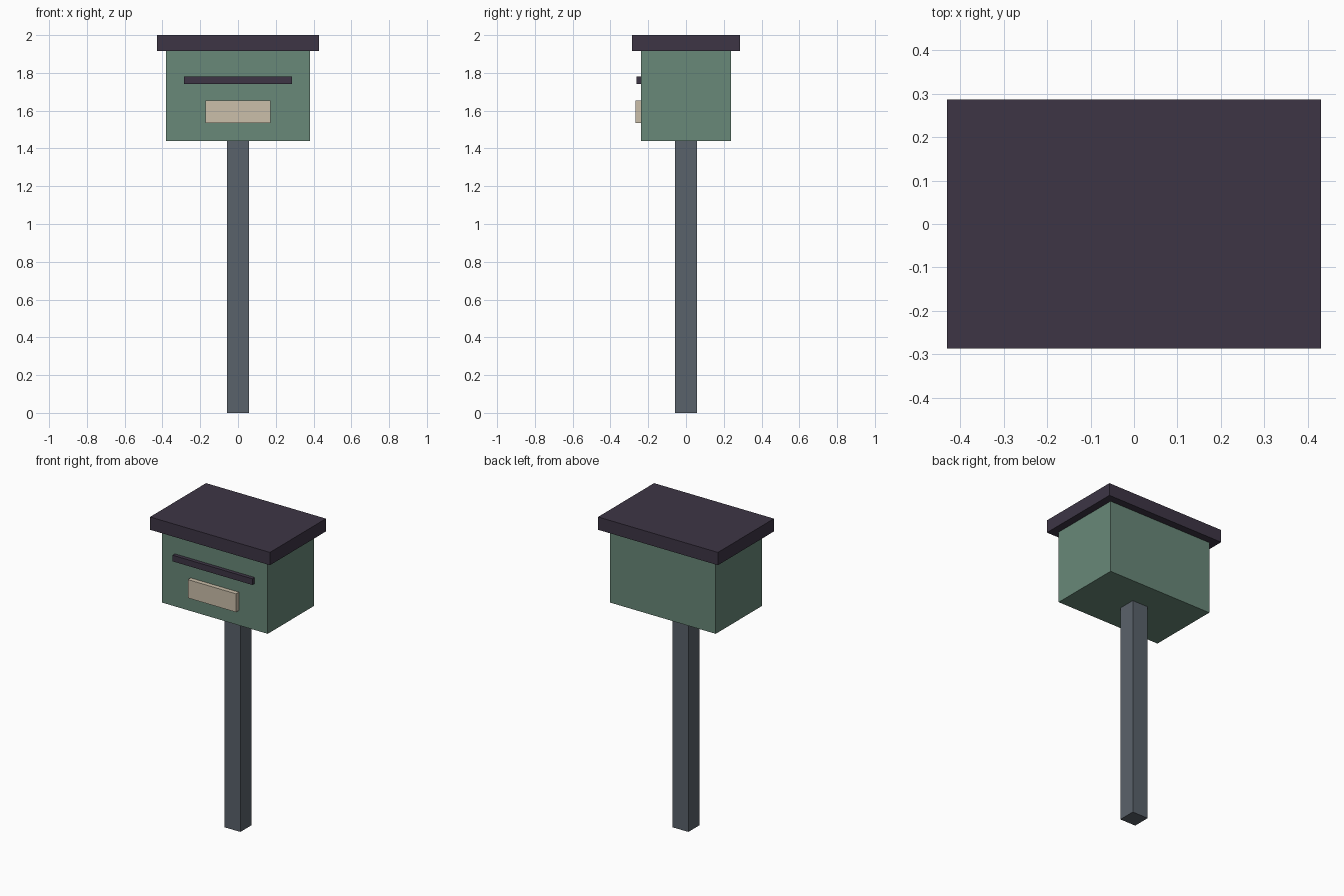
import bpy
import bmesh
from mathutils import Matrix, Vector

default = bpy.data.objects.get("Cube")
if default:
    bpy.data.objects.remove(default, do_unlink=True)


def linear(c):
    c /= 255
    return c / 12.92 if c <= 0.04045 else ((c + 0.055) / 1.055) ** 2.4


def material(name, *rgb):
    mat = bpy.data.materials.new(name)
    mat.use_nodes = True
    colour = (*[linear(c) for c in rgb], 1)
    mat.diffuse_color = colour
    mat.node_tree.nodes["Principled BSDF"].inputs["Base Color"].default_value = colour
    return mat


def box(name, low, high, mat):
    """Box between two opposite corners."""
    low, high = Vector(low), Vector(high)
    bm = bmesh.new()
    bmesh.ops.create_cube(bm, size=1, matrix=Matrix.Diagonal((*(high - low), 1)))
    mesh = bpy.data.meshes.new(name)
    bm.to_mesh(mesh)
    bm.free()
    mesh.materials.append(mat)
    obj = bpy.data.objects.new(name, mesh)
    obj.location = (low + high) / 2
    bpy.context.collection.objects.link(obj)
    return obj


dark = material("dark plum", 61, 53, 69)
green = material("sage green", 104, 136, 120)
grey = material("slate grey", 90, 98, 107)
cream = material("cream", 203, 191, 170)

BOX_BOTTOM, LID_BOTTOM, TOP = 1.44, 1.917, 2.0
FRONT = -0.238

# Post, letter box and overhanging lid
box("post", (-0.057, -0.057, 0), (0.057, 0.057, BOX_BOTTOM), grey)
box("letter_box", (-0.38, FRONT, BOX_BOTTOM), (0.38, -FRONT, LID_BOTTOM), green)
box("lid", (-0.43, -0.287, LID_BOTTOM), (0.43, 0.287, TOP), dark)

# Raised front details
box("mail_slot", (-0.286, -0.262, 1.741), (0.286, FRONT, 1.781), dark)
box("name_plate", (-0.173, -0.267, 1.536), (0.173, FRONT, 1.655), cream)
